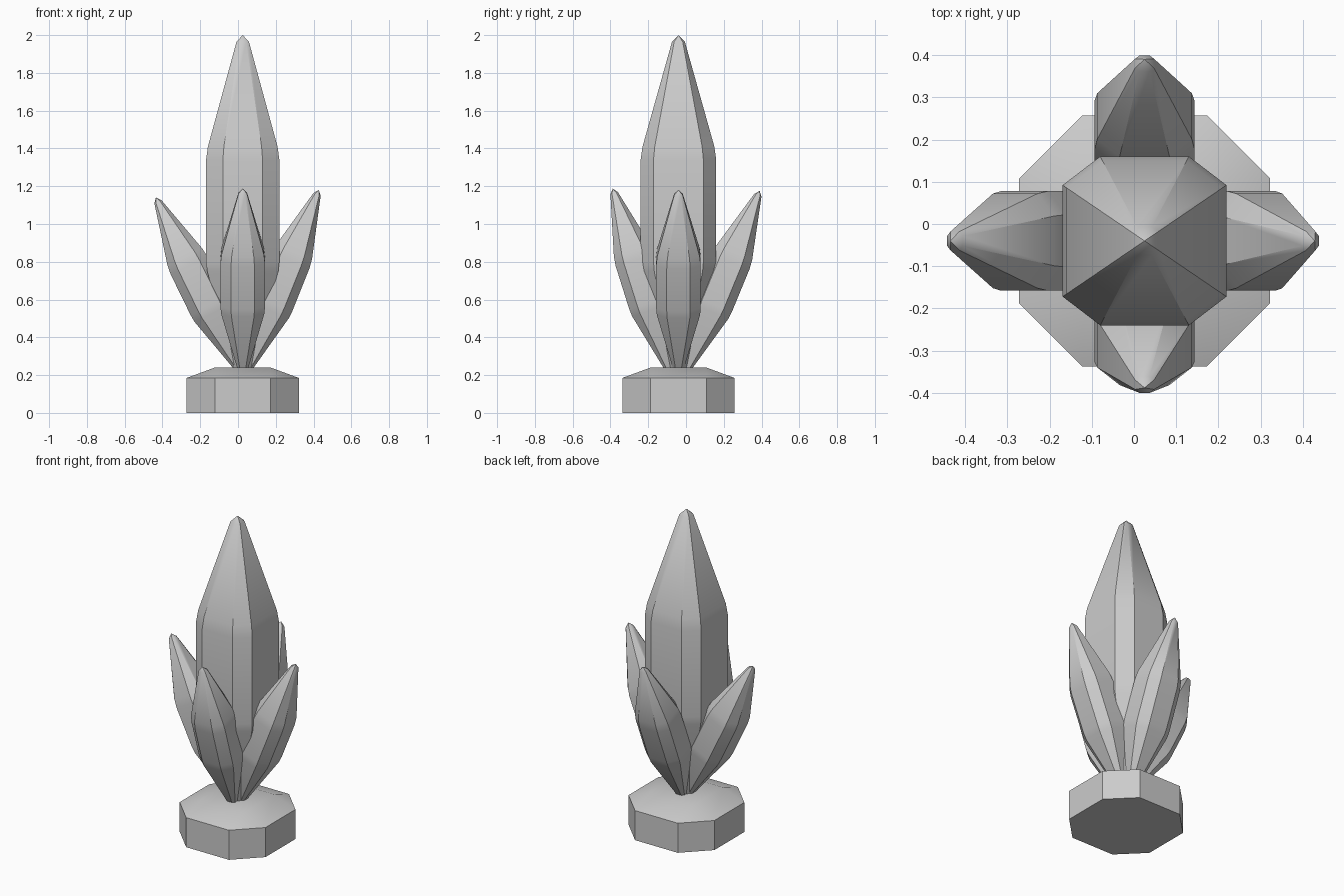
import bpy, bmesh
from math import radians
from mathutils import Matrix, Vector

if "Cube" in bpy.data.objects:
    bpy.data.objects.remove(bpy.data.objects["Cube"])

CX, CY = 0.025, -0.04


def octagon(ax, ay, bx, by):
    # eight points: half widths ax, ay and half flat lengths bx, by
    return [(ax, -by), (ax, by), (bx, ay), (-bx, ay),
            (-ax, by), (-ax, -by), (-bx, -ay), (bx, -ay)]


def finish(name, bm, matrix):
    bmesh.ops.remove_doubles(bm, verts=bm.verts, dist=1e-5)
    bmesh.ops.recalc_face_normals(bm, faces=bm.faces)
    me = bpy.data.meshes.new(name)
    bm.to_mesh(me)
    bm.free()
    ob = bpy.data.objects.new(name, me)
    bpy.context.collection.objects.link(ob)
    ob.matrix_world = matrix
    bpy.ops.object.select_all(action='DESELECT')
    bpy.context.view_layer.objects.active = ob
    ob.select_set(True)
    bpy.ops.object.shade_smooth_by_angle(angle=radians(30))
    return ob


def loft(bm, rings):
    loops = [[bm.verts.new(p) for p in ring] for ring in rings]
    n = len(loops[0])
    for a, b in zip(loops, loops[1:]):
        for i in range(n):
            j = (i + 1) % n
            bm.faces.new((a[i], a[j], b[j], b[i]))
    return loops


def crystal(name, section, profile, tip, matrix):
    # octagonal section scaled along (height, scale) rows, closed by a point
    bm = bmesh.new()
    loops = loft(bm, [[(x * s, y * s, z) for x, y in section] for z, s in profile])
    bm.faces.new(loops[0])
    apex = bm.verts.new((0, 0, tip))
    top = loops[-1]
    for i in range(8):
        bm.faces.new((top[i], top[(i + 1) % 8], apex))
    return finish(name, bm, matrix)


# Base: octagonal block whose top slopes up to a square
bm = bmesh.new()
R, H = 0.297, 0.148
outline = octagon(R, R, H, H)
loops = loft(bm, [[(x, y, z) for x, y in outline] for z in (0, 0.185)])
bm.faces.new(loops[0])
top = loops[1]
sq = [bm.verts.new((x, y, 0.24)) for x, y in ((H, -H), (H, H), (-H, H), (-H, -H))]
bm.faces.new(sq)
for k in range(4):
    a, b, c = top[2 * k], top[2 * k + 1], top[(2 * k + 2) % 8]
    bm.faces.new((a, b, sq[(k + 1) % 4], sq[k]))
    bm.faces.new((b, c, sq[(k + 1) % 4]))
finish("base", bm, Matrix.Translation((CX, CY, 0)))

# Tall central crystal
crystal("main_crystal", octagon(0.194, 0.2, 0.105, 0.132),
        [(0.22, 0.2), (0.75, 0.97), (0.80, 1), (1.34, 1), (1.41, 0.95), (1.965, 0.17)],
        2.0, Matrix.Translation((CX, CY, 0)))

# Four small crystals: name, direction, base point, tip point
leaves = [
    ("right_crystal", 90, (0.052, CY), (0.428, CY, 1.18)),
    ("left_crystal", 270, (0.005, CY), (-0.435, CY, 1.14)),
    ("front_crystal", 0, (CX, -0.09), (CX, -0.388, 1.187)),
    ("back_crystal", 180, (CX, 0.005), (CX, 0.39, 1.175)),
]
leaf_section = octagon(0.118, 0.108, 0.062, 0.062)
for name, turn, (bx, by), tip in leaves:
    base = Vector((bx, by, 0.24))
    axis = Vector(tip) - base
    length = axis.length
    axis.normalize()
    side = Matrix.Rotation(radians(turn), 3, 'Z') @ Vector((1, 0, 0))
    rot = Matrix((side, axis.cross(side), axis)).transposed().to_4x4()
    crystal(name, leaf_section,
            [(-0.01, 0.22), (0.32 * length, 0.97), (0.36 * length, 1), (0.60 * length, 1),
             (0.65 * length, 0.95), (0.975 * length, 0.19)],
            length, Matrix.Translation(base) @ rot)
